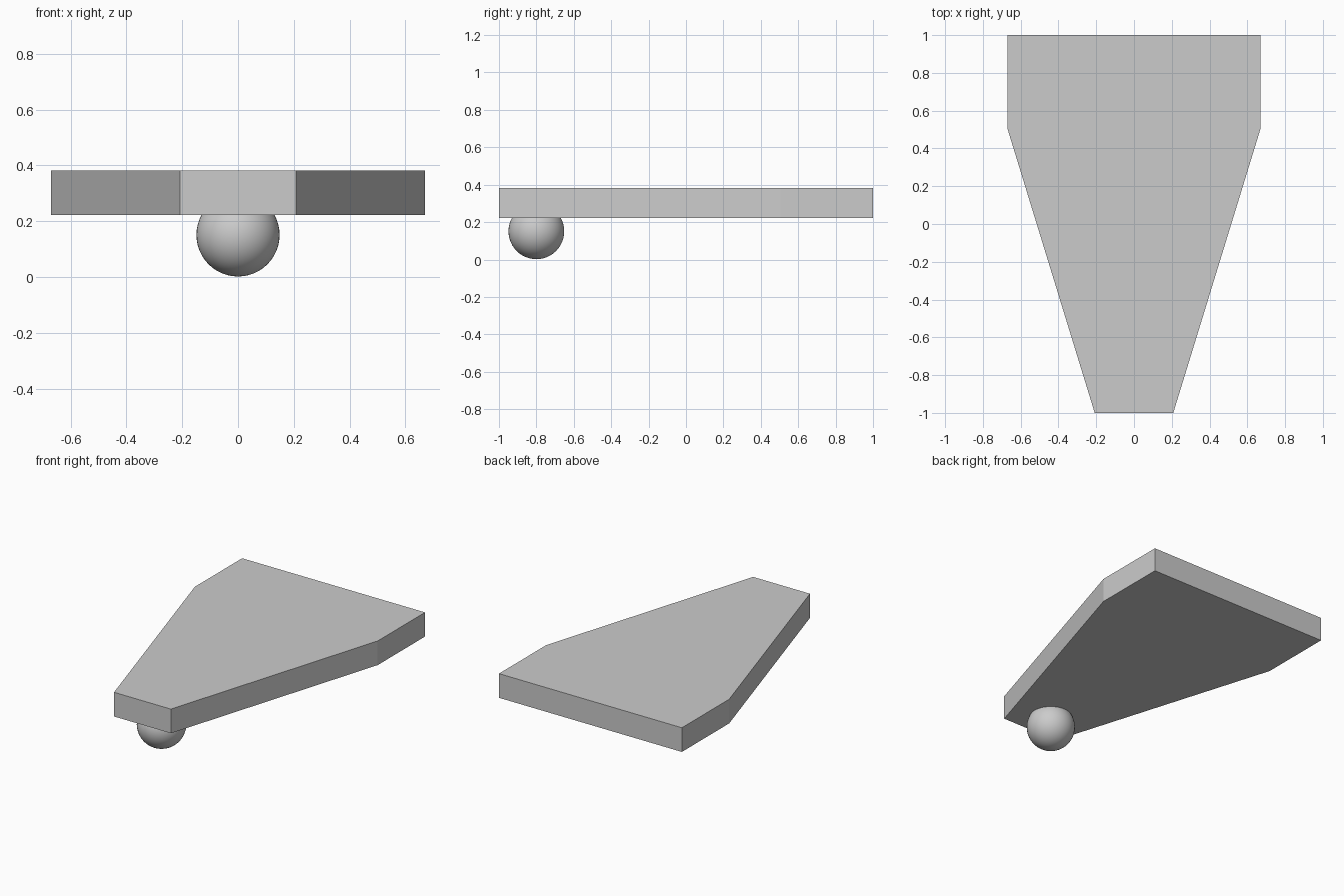
import bpy, bmesh

if "Cube" in bpy.data.objects:
    bpy.data.objects.remove(bpy.data.objects["Cube"])

# Tapered flat board: half outline mirrored across x, extruded upward
half = [(0.208, -1.0), (0.67, 0.505), (0.67, 1.0)]
outline = half + [(-x, y) for x, y in reversed(half)]
bottom, top = 0.222, 0.382

bm = bmesh.new()
face = bm.faces.new([bm.verts.new((x, y, bottom)) for x, y in outline])
ext = bmesh.ops.extrude_face_region(bm, geom=[face])
verts = [v for v in ext["geom"] if isinstance(v, bmesh.types.BMVert)]
bmesh.ops.translate(bm, verts=verts, vec=(0, 0, top - bottom))
bmesh.ops.recalc_face_normals(bm, faces=bm.faces)
mesh = bpy.data.meshes.new("board")
bm.to_mesh(mesh)
bm.free()
bpy.context.collection.objects.link(bpy.data.objects.new("board", mesh))

# Ball foot set into the underside near the narrow end
bpy.ops.mesh.primitive_uv_sphere_add(segments=48, ring_count=24, radius=0.149,
                                     location=(0, -0.8, 0.151))
foot = bpy.context.object
foot.name = "ball_foot"
bpy.ops.object.shade_smooth()
